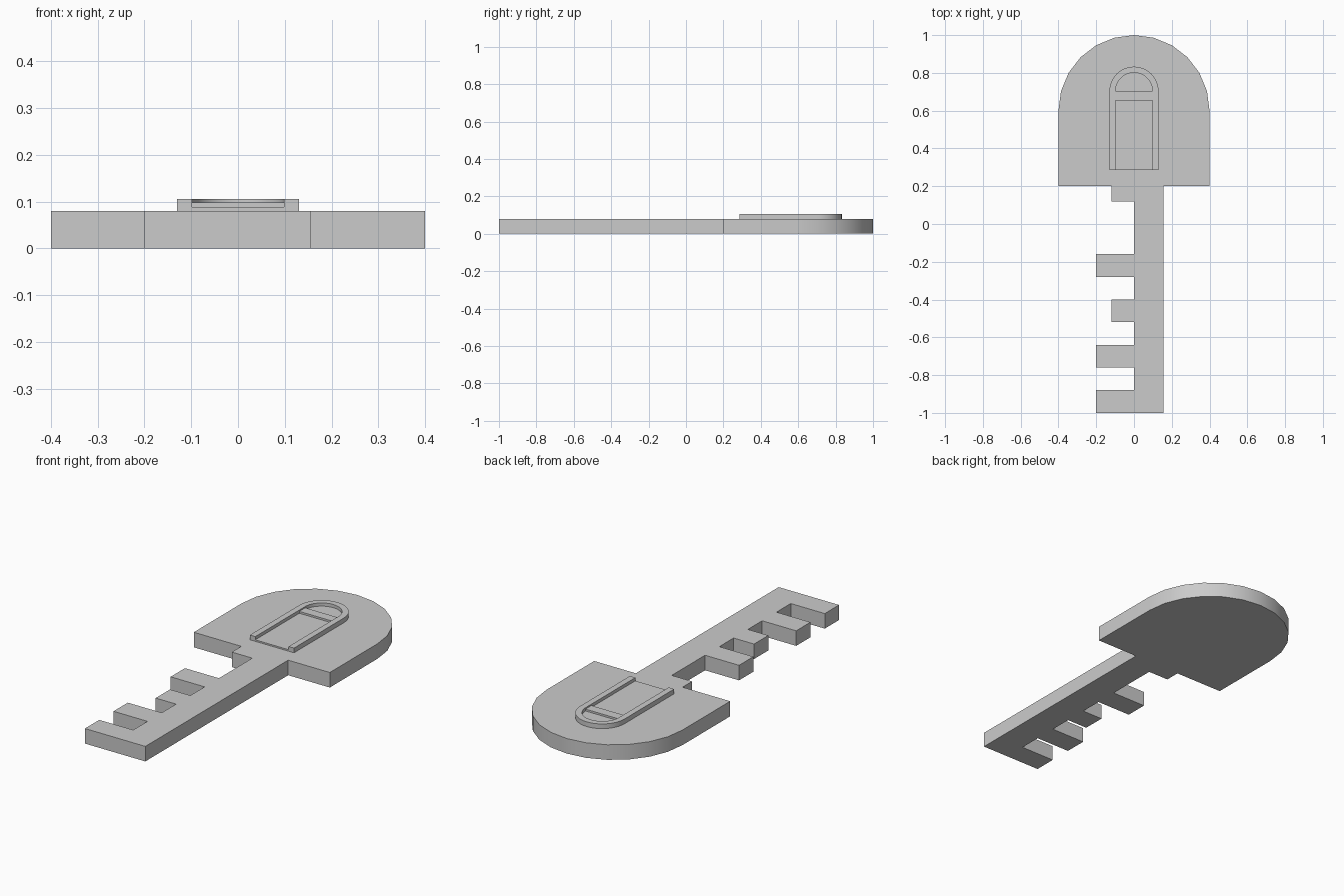
import bpy, bmesh, math

if "Cube" in bpy.data.objects:
    bpy.data.objects.remove(bpy.data.objects["Cube"])


def arc(cy, r, n, reverse=False):
    pts = [(r * math.cos(math.pi * i / n), cy + r * math.sin(math.pi * i / n))
           for i in range(n + 1)]
    return pts[::-1] if reverse else pts


def extrude_outline(name, pts, z0, z1):
    """Extrude a counter-clockwise outline from z0 to z1."""
    bm = bmesh.new()
    face = bm.faces.new([bm.verts.new((x, y, z0)) for x, y in pts])
    top = bmesh.ops.extrude_face_region(bm, geom=[face], use_keep_orig=True)
    bmesh.ops.translate(bm, vec=(0, 0, z1 - z0),
                        verts=[v for v in top["geom"] if isinstance(v, bmesh.types.BMVert)])
    bmesh.ops.recalc_face_normals(bm, faces=bm.faces[:])
    mesh = bpy.data.meshes.new(name)
    bm.to_mesh(mesh)
    bm.free()
    ob = bpy.data.objects.new(name, mesh)
    bpy.context.collection.objects.link(ob)
    bpy.ops.object.select_all(action='DESELECT')
    ob.select_set(True)
    bpy.context.view_layer.objects.active = ob
    bpy.ops.object.shade_smooth_by_angle(angle=math.radians(30))
    return ob


# Key body: rounded head, toothed left edge, straight shaft
outline = [(0.4, 0.2)] + arc(0.6, 0.4, 12) + [(-0.4, 0.2), (-0.12, 0.2), (-0.12, 0.12), (0, 0.12)]
for top_y, depth in [(-0.16, 0.2), (-0.4, 0.12), (-0.64, 0.2), (-0.88, 0.2)]:
    outline += [(0, top_y), (-depth, top_y), (-depth, top_y - 0.12)]
    if top_y > -0.8:
        outline.append((0, top_y - 0.12))
outline += [(0.155, -1), (0.155, 0.2)]
extrude_outline("key_body", outline, 0, 0.08)

# Raised arched rim on the head, open at the shaft end
rim = ([(0.13, 0.285)] + arc(0.703, 0.13, 24) + [(-0.13, 0.285), (-0.098, 0.285)]
       + arc(0.703, 0.098, 24, reverse=True) + [(0.098, 0.285)])
extrude_outline("arched_rim", rim, 0.08, 0.105)

# Thin panel inside the rim
panel = [(0.098, 0.285)] + arc(0.703, 0.098, 24) + [(-0.098, 0.285)]
extrude_outline("inset_panel", panel, 0.08, 0.088)

# Crossbar over the panel
bar = [(-0.098, 0.655), (0.098, 0.655), (0.098, 0.705), (-0.098, 0.705)]
extrude_outline("crossbar", bar, 0.088, 0.098)
